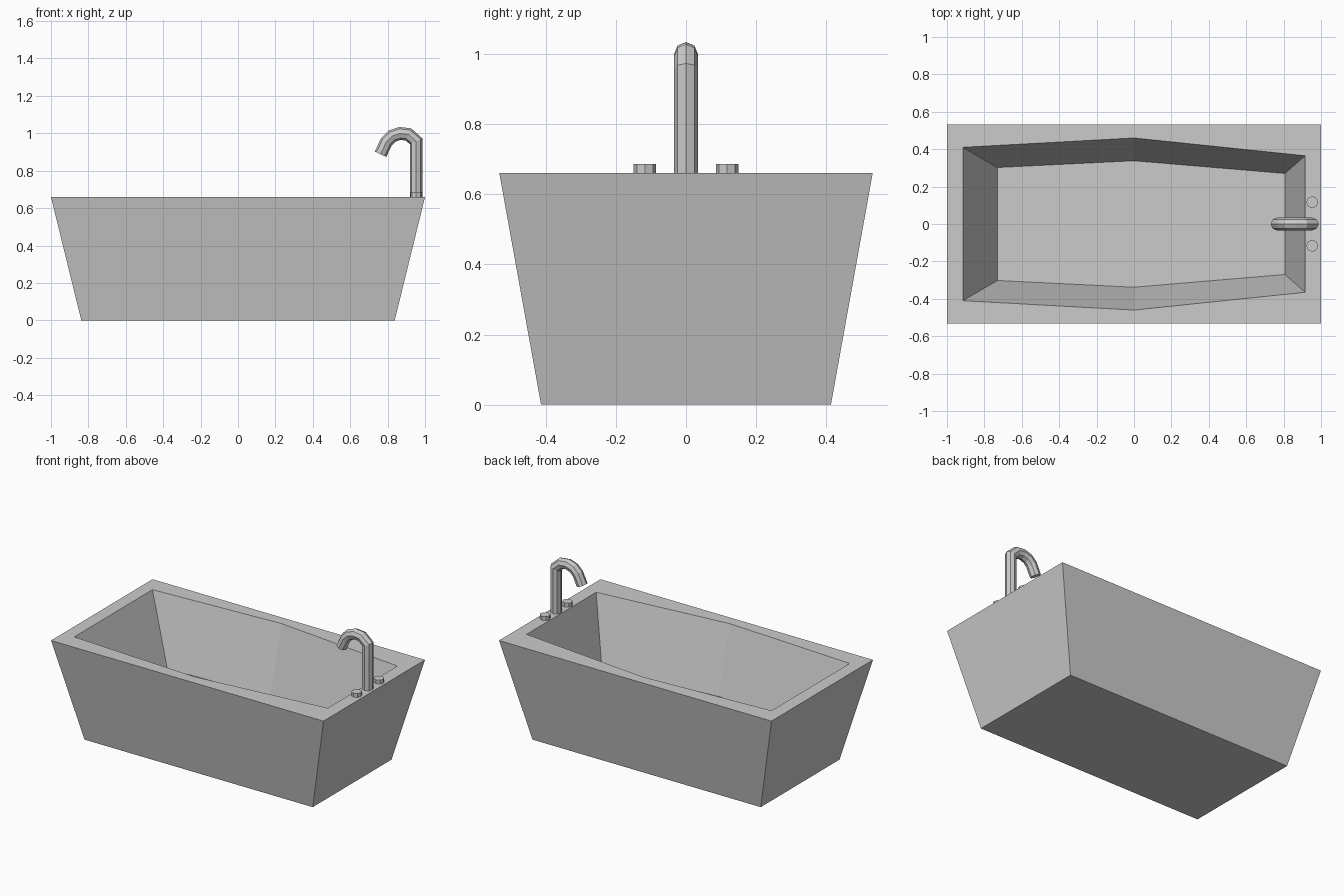
import bpy, bmesh, math
from mathutils import Vector

if "Cube" in bpy.data.objects:
    bpy.data.objects.remove(bpy.data.objects["Cube"])

RIM_Z, FLOOR_Z = 0.66, 0.225


def finish(bm, name):
    bmesh.ops.recalc_face_normals(bm, faces=bm.faces[:])
    mesh = bpy.data.meshes.new(name)
    bm.to_mesh(mesh)
    bm.free()
    obj = bpy.data.objects.new(name, mesh)
    bpy.context.collection.objects.link(obj)
    return obj


def loop(bm, stations, z):
    """Closed outline mirrored in y from (x, half width) stations."""
    pts = [(x, -y) for x, y in stations] + [(x, y) for x, y in reversed(stations)]
    return [bm.verts.new((x, y, z)) for x, y in pts]


def bridge(bm, a, b):
    n = len(a)
    for i in range(n):
        j = (i + 1) % n
        bm.faces.new((a[i], a[j], b[j], b[i]))


# Tub: tapered shell, flat rim and a basin that bulges at the middle
bm = bmesh.new()
base = loop(bm, [(-0.838, 0.413), (0, 0.413), (0.838, 0.413)], 0)
outer = loop(bm, [(-1, 0.532), (0, 0.532), (1, 0.532)], RIM_Z)
inner = loop(bm, [(-0.915, 0.41), (0, 0.46), (0.915, 0.365)], RIM_Z)
floor = loop(bm, [(-0.73, 0.302), (0, 0.338), (0.807, 0.27)], FLOOR_Z)
bm.faces.new(base)
for a, b in ((base, outer), (outer, inner), (inner, floor)):
    bridge(bm, a, b)
bm.faces.new(floor)
finish(bm, "bathtub")

# Faucet: octagonal pipe swept along a hooked path, mitred at each bend
path = [Vector((x, 0, z)) for x, z in (
    (0.953, RIM_Z), (0.953, 0.957), (0.911, 0.994), (0.866, 0.999),
    (0.823, 0.985), (0.794, 0.956), (0.762, 0.888))]
radius, sides = 0.034, 8
bm = bmesh.new()
rings = []
for i, p in enumerate(path):
    before = (p - path[i - 1]).normalized() if i else None
    after = (path[i + 1] - p).normalized() if i < len(path) - 1 else None
    before, after = before or after, after or before
    tangent = (before + after).normalized()
    across = Vector((0, 1, 0)).cross(tangent) / tangent.dot(before)
    rings.append([bm.verts.new(p + radius * (math.cos(t) * across
                                             + math.sin(t) * Vector((0, 1, 0))))
                  for t in (2 * math.pi * k / sides for k in range(sides))])
for a, b in zip(rings, rings[1:]):
    bridge(bm, a, b)
bm.faces.new(rings[0])
bm.faces.new(rings[-1])
finish(bm, "faucet")

# Tap knobs on either side of the faucet
for side, label in ((-1, "front"), (1, "back")):
    bpy.ops.mesh.primitive_cylinder_add(
        vertices=8, radius=0.032, depth=0.026,
        location=(0.953, side * 0.117, RIM_Z + 0.013))
    bpy.context.object.name = "tap_knob_" + label
